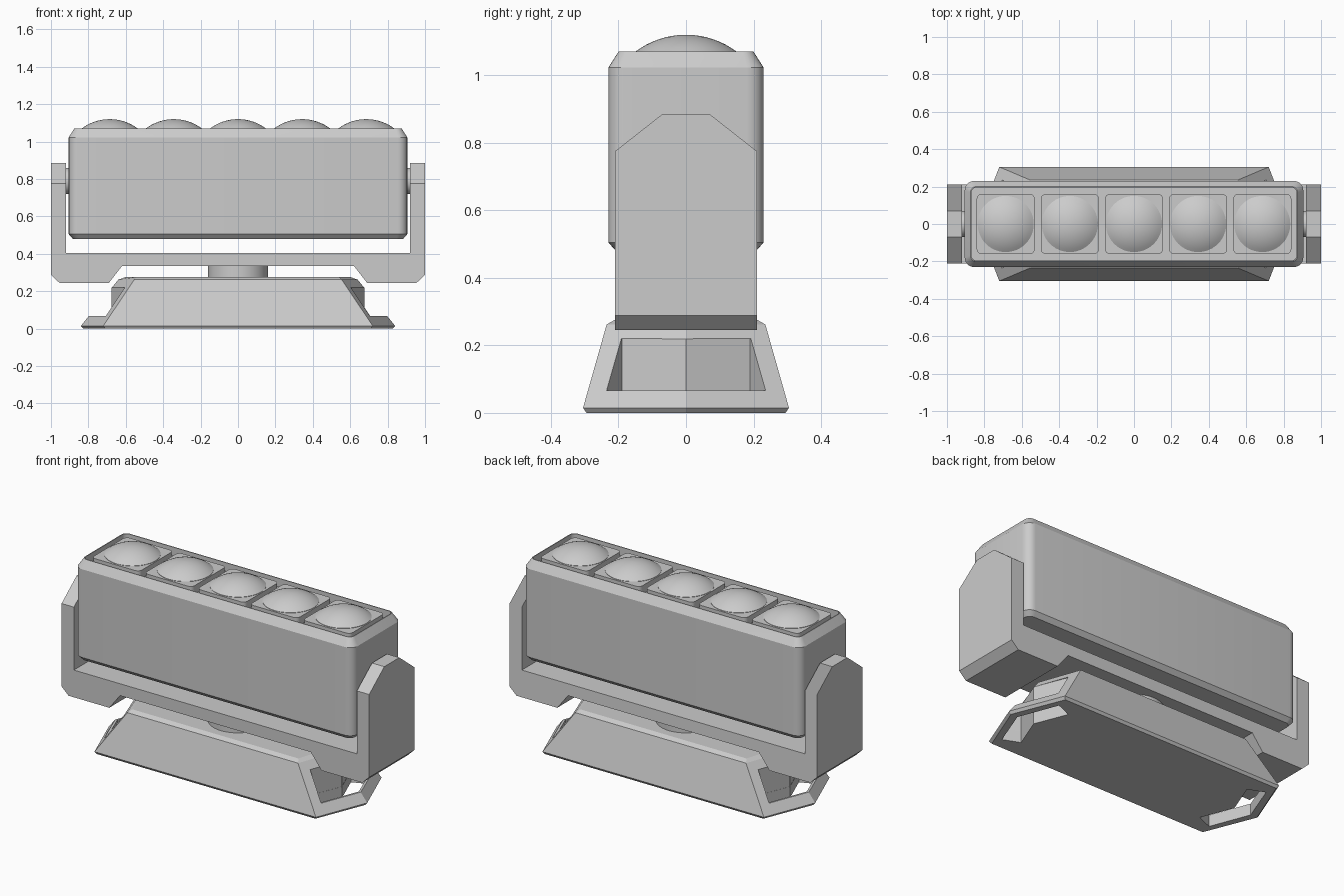
import bpy, bmesh, math
from mathutils import Vector

if "Cube" in bpy.data.objects:
    bpy.data.objects.remove(bpy.data.objects["Cube"])


def finish(name, bm, smooth=False):
    bmesh.ops.recalc_face_normals(bm, faces=bm.faces)
    me = bpy.data.meshes.new(name)
    bm.to_mesh(me)
    bm.free()
    ob = bpy.data.objects.new(name, me)
    bpy.context.collection.objects.link(ob)
    if smooth:
        bpy.ops.object.select_all(action='DESELECT')
        ob.select_set(True)
        bpy.context.view_layer.objects.active = ob
        bpy.ops.object.shade_smooth_by_angle(angle=math.radians(30))
    return ob


def loft(name, rings, smooth=False):
    """Skin equal-length point rings and cap both ends."""
    bm = bmesh.new()
    vs = [[bm.verts.new(p) for p in r] for r in rings]
    n = len(vs[0])
    for a, b in zip(vs, vs[1:]):
        for i in range(n):
            j = (i + 1) % n
            bm.faces.new((a[i], a[j], b[j], b[i]))
    bm.faces.new(vs[0][::-1])
    bm.faces.new(vs[-1])
    return finish(name, bm, smooth)


def rounded_rect(hx, hy, r, z, cx=0, seg=6):
    pts = []
    for k, (sx, sy) in enumerate([(1, 1), (-1, 1), (-1, -1), (1, -1)]):
        for i in range(seg + 1):
            a = math.pi / 2 * (k + i / seg)
            pts.append((cx + sx * (hx - r) + r * math.cos(a),
                        sy * (hy - r) + r * math.sin(a), z))
    return pts


def circle(r, z, cx=0, n=48):
    return [(cx + r * math.cos(2 * math.pi * i / n),
             r * math.sin(2 * math.pi * i / n), z) for i in range(n)]


# Base: six-sided tapered foot with pointed ends
def base_ring(xc, tip, y, z):
    return [(xc, -y, z), (tip, 0, z), (xc, y, z), (-xc, y, z), (-tip, 0, z), (-xc, -y, z)]


base = loft("base", [base_ring(.71, .828, .295, 0), base_ring(.72, .84, .305, .015),
                     base_ring(.555, .64, .235, .262), base_ring(.54, .60, .21, .276)])

# Carry handles: pocket in each end plus a through hole behind the bar
pocket = [(.6, -.19), (.675, 0), (.6, .19), (1, .361), (1, -.361)]
hole = [(.601, -.189), (.676, 0), (.601, .189), (.697, .229), (.785, 0), (.697, -.229)]
for s in (1, -1):
    for plan, z0, z1 in ((pocket, .067, .22), (hole, -.1, .1)):
        cutter = loft("handle_cutter", [[(s * x, y, z) for x, y in plan] for z in (z0, z1)])
        cutter.hide_render = True
        mod = base.modifiers.new("cut", 'BOOLEAN')
        mod.operation = 'DIFFERENCE'
        mod.solver = 'EXACT'
        mod.object = cutter
        bpy.context.view_layer.objects.active = base
        bpy.ops.object.modifier_apply(modifier=mod.name)
        bpy.data.objects.remove(cutter)

# Swivel neck
loft("swivel_neck", [circle(.16, .27), circle(.16, .34)], True)

# Yoke: U profile extruded in depth, arm tops clipped at an angle
half = [(.62, .335), (.69, .245), (.955, .245), (1, .288), (1, .885), (.92, .885), (.92, .405)]
profile = half + [(-x, z) for x, z in reversed(half)]
bm = bmesh.new()
front = [bm.verts.new((x, -.21, z)) for x, z in profile]
back = [bm.verts.new((x, .21, z)) for x, z in profile]
bm.faces.new(front)
bm.faces.new(back[::-1])
for i in range(len(front)):
    j = (i + 1) % len(front)
    bm.faces.new((front[i], back[i], back[j], front[j]))
for s in (1, -1):
    bmesh.ops.bisect_plane(bm, geom=bm.verts[:] + bm.edges[:] + bm.faces[:],
                           plane_co=(0, s * .21, .775),
                           plane_no=Vector((0, s * .11, .14)).normalized(),
                           clear_outer=True)
    bmesh.ops.holes_fill(bm, edges=[e for e in bm.edges if e.is_boundary], sides=0)
finish("yoke", bm)

# Tilt pivots between arms and head
for s, side in ((1, "right"), (-1, "left")):
    loft("tilt_pivot_" + side, [[(s * x, p[0], .79 + p[1]) for p in circle(.07, 0, n=32)]
                                for x in (.89, .93)], True)

# Head housing with chamfered rims and a recessed top tray
levels = [(.022, .48), (0, .505), (0, 1.023), (.03, 1.07), (.035, 1.07), (.035, 1.02)]
loft("head_housing", [rounded_rect(.905 - d, .23 - d, .05 - d * .6, z) for d, z in levels], True)

# Five lens cells, each with a shallow dome
R = .25
for k in range(5):
    cx = (k - 2) * .343
    loft(f"lens_cell_{k + 1}", [rounded_rect(.155, .16, .025, z, cx, 4) for z in (1.01, 1.068)], True)
    a_max = math.asin(.15 / R)
    dome = [circle(.15, 1.06, cx)]
    for i in range(8):
        a = a_max * (1 - i / 8)
        dome.append(circle(R * math.sin(a), 1.12 - R + R * math.cos(a), cx))
    dome.append(circle(.003, 1.12, cx))
    loft(f"lens_{k + 1}", dome, True)
